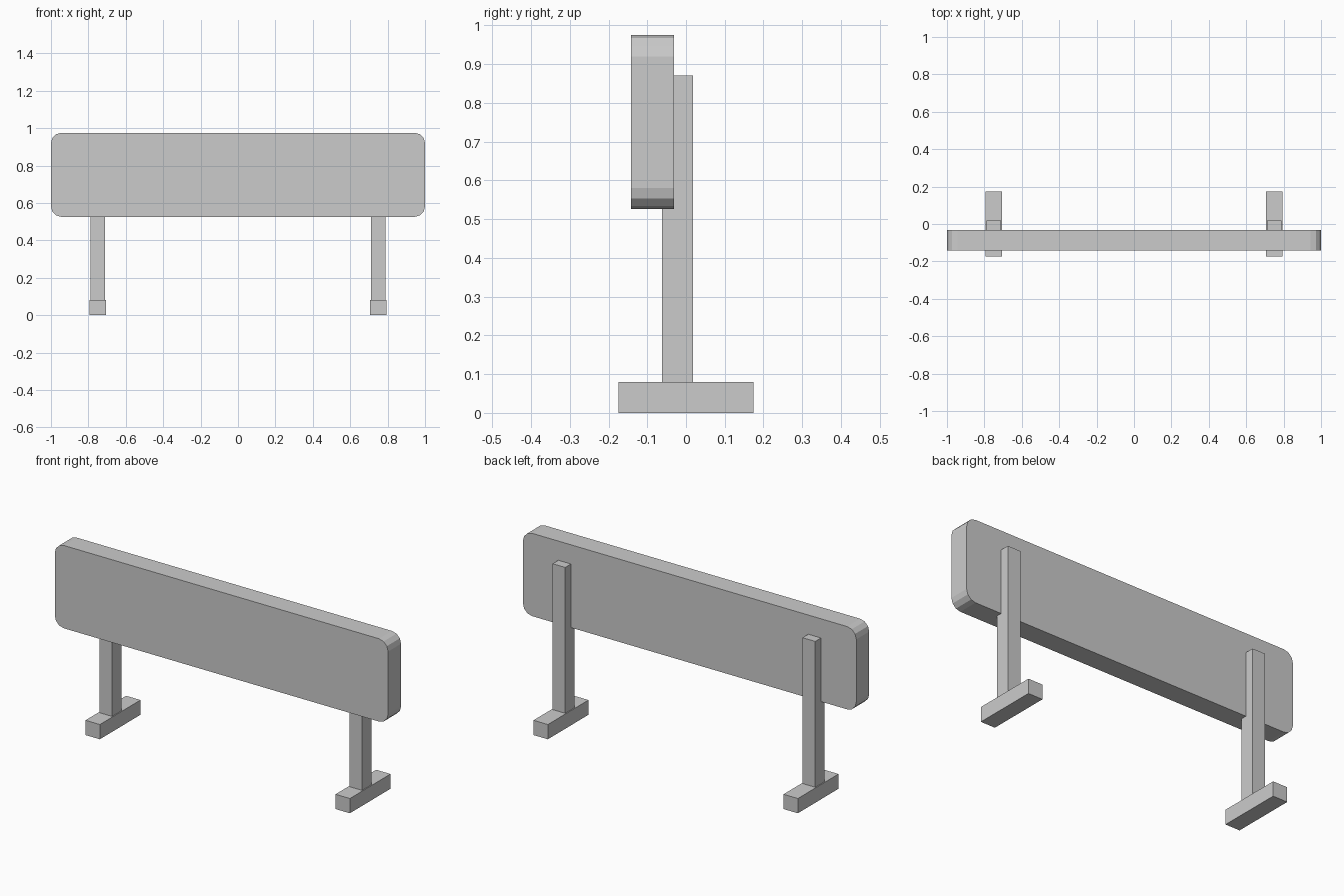
import bpy, bmesh, math

if "Cube" in bpy.data.objects:
    bpy.data.objects.remove(bpy.data.objects["Cube"])


def finish(bm, name):
    bmesh.ops.recalc_face_normals(bm, faces=bm.faces)
    me = bpy.data.meshes.new(name)
    bm.to_mesh(me)
    bm.free()
    ob = bpy.data.objects.new(name, me)
    bpy.context.collection.objects.link(ob)
    return ob


def box(name, lo, hi):
    bm = bmesh.new()
    bmesh.ops.create_cube(bm, size=1)
    for v in bm.verts:
        v.co = [(a + b) / 2 + c * (b - a) for a, b, c in zip(lo, hi, v.co)]
    return finish(bm, name)


def rounded_panel(name, x, y0, y1, z0, z1, r, segments=3):
    bm = bmesh.new()
    corners = [(x - r, z1 - r), (r - x, z1 - r), (r - x, z0 + r), (x - r, z0 + r)]
    verts = []
    for i, (cx, cz) in enumerate(corners):
        for s in range(segments + 1):
            a = math.pi / 2 * (i + s / segments)
            verts.append(bm.verts.new((cx + r * math.cos(a), y0, cz + r * math.sin(a))))
    face = bm.faces.new(verts)
    ext = bmesh.ops.extrude_face_region(bm, geom=[face], use_keep_orig=True)
    moved = [g for g in ext["geom"] if isinstance(g, bmesh.types.BMVert)]
    bmesh.ops.translate(bm, verts=moved, vec=(0, y1 - y0, 0))
    return finish(bm, name)


# Wide board with rounded corners
rounded_panel("panel", 1.0, -0.142, -0.031, 0.526, 0.975, 0.055)

# Upright post and foot on each side
for side, x in (("left", -0.75), ("right", 0.75)):
    box(side + "_post", (x - 0.038, -0.062, 0.08), (x + 0.038, 0.018, 0.871))
    box(side + "_foot", (x - 0.043, -0.174, 0), (x + 0.043, 0.174, 0.08))
